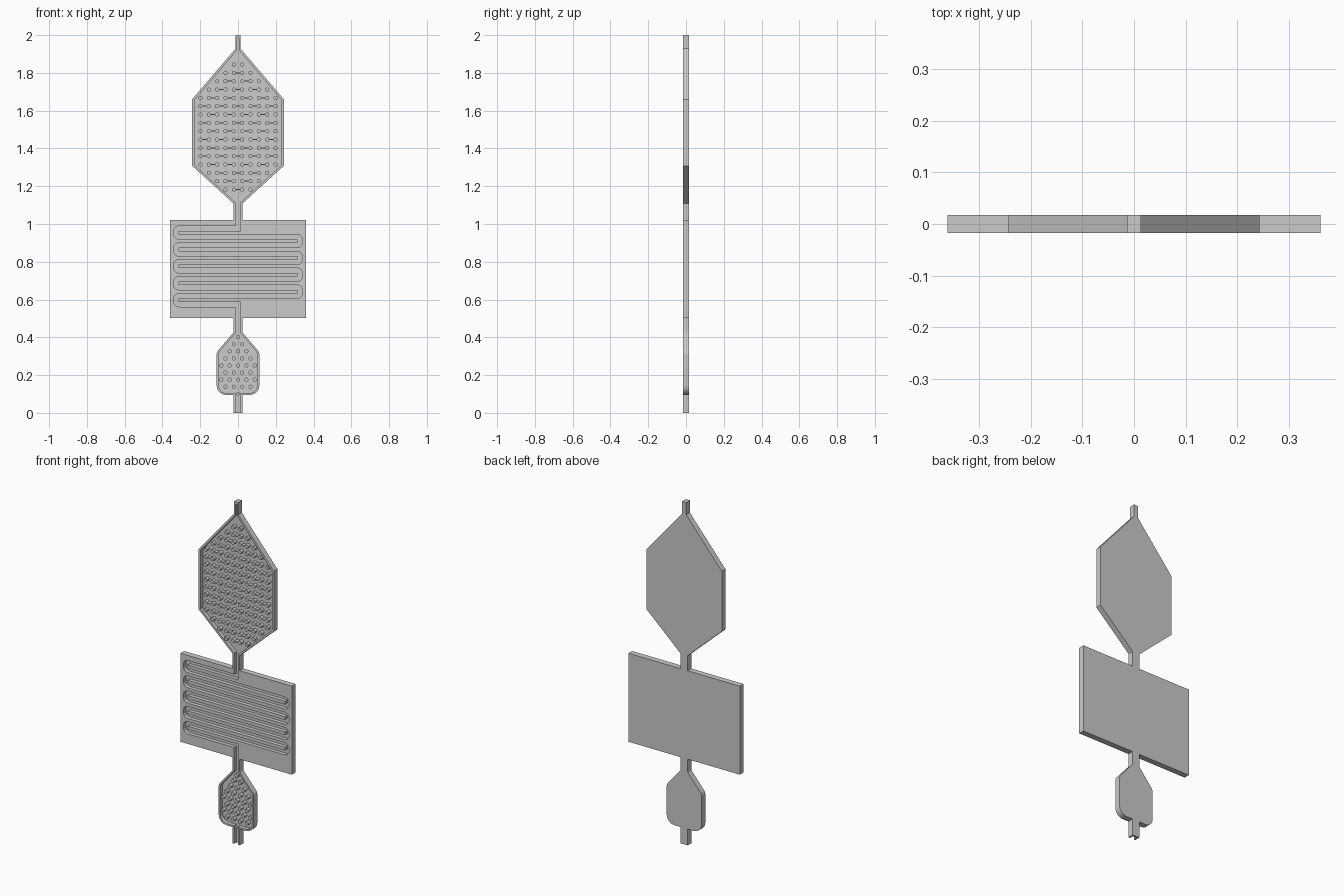
import bpy, bmesh, math
from mathutils import Vector

if "Cube" in bpy.data.objects:
    bpy.data.objects.remove(bpy.data.objects["Cube"])

HALF_T = 0.017          # half plate thickness
FLOOR_Y = 0.005         # depth of the channel floor
CH = 0.0128             # half channel width


def fillet(pts, steps=6):
    """Polyline of (x, z, radius) -> list of Vectors with rounded corners."""
    out = []
    for i, (x, z, r) in enumerate(pts):
        p = Vector((x, z))
        if r == 0 or i in (0, len(pts) - 1):
            out.append(p)
            continue
        u = (Vector(pts[i - 1][:2]) - p).normalized()
        v = (Vector(pts[i + 1][:2]) - p).normalized()
        half = u.angle(v) / 2
        c = p + (u + v).normalized() * (r / math.sin(half))
        t = r / math.tan(half)
        a, b = p + u * t - c, p + v * t - c
        for k in range(steps + 1):
            f = k / steps
            w = math.pi - 2 * half          # swept angle of the arc
            out.append(c + (a * math.sin((1 - f) * w) + b * math.sin(f * w)) / math.sin(w))
    return out


def offset(path, d):
    """Offset an open polyline sideways with mitred corners."""
    out = []
    for i, p in enumerate(path):
        dirs = []
        if i > 0:
            dirs.append((p - path[i - 1]).normalized())
        if i < len(path) - 1:
            dirs.append((path[i + 1] - p).normalized())
        ns = [Vector((-e.y, e.x)) for e in dirs]
        n = sum(ns, Vector((0, 0))).normalized()
        out.append(p + n * (d / n.dot(ns[0])))
    return out


def flip(pts):
    return [Vector((-p.x, p.y)) for p in pts]


def solid(name, loops, half, y):
    """Fill closed loops (inner ones become holes) and extrude along y."""
    cu = bpy.data.curves.new(name, 'CURVE')
    cu.dimensions, cu.fill_mode, cu.extrude = '2D', 'BOTH', half
    for loop in loops:
        sp = cu.splines.new('POLY')
        sp.points.add(len(loop) - 1)
        for q, p in zip(sp.points, loop):
            q.co = (p[0], p[1], 0, 1)
        sp.use_cyclic_u = True
    ob = bpy.data.objects.new(name, cu)
    bpy.context.collection.objects.link(ob)
    bpy.ops.object.select_all(action='DESELECT')
    ob.select_set(True)
    bpy.context.view_layer.objects.active = ob
    bpy.ops.object.convert(target='MESH')
    ob = bpy.context.view_layer.objects.active
    bm = bmesh.new()
    bm.from_mesh(ob.data)
    for v in bm.verts:                      # stand the flat shape upright
        v.co = (v.co.x, y - v.co.z, v.co.y)
    bmesh.ops.remove_doubles(bm, verts=bm.verts, dist=1e-5)
    bmesh.ops.recalc_face_normals(bm, faces=bm.faces)
    bm.to_mesh(ob.data)
    bm.free()
    return ob


# Outer outline, right half from top to bottom
right = fillet([
    (0.0135, 2.0, 0), (0.0135, 1.928, 0), (0.243, 1.66, 0), (0.243, 1.308, 0),
    (0.023, 1.108, 0), (0.023, 1.02, 0), (0.36, 1.02, 0), (0.36, 0.503, 0),
    (0.023, 0.503, 0), (0.023, 0.427, 0.02), (0.113, 0.322, 0.04),
    (0.113, 0.095, 0.05), (0.023, 0.095, 0), (0.023, 0.0, 0)])
body = solid("flow_plate", [right + flip(right)[::-1]], HALF_T, 0)

# Inner outline of the two chambers, right half
upper = fillet([(0.005, 1.985, 0), (0.005, 1.92, 0), (0.231, 1.655, 0),
                (0.231, 1.313, 0), (CH, 1.114, 0)])
lower = fillet([(CH, 0.423, 0.015), (0.103, 0.318, 0.035), (0.103, 0.105, 0.042),
                (CH, 0.105, 0), (CH, -0.02, 0)])

# Winding channel centre line from upper to lower neck
ROWS, Z_TOP, PITCH, END, R = 10, 0.977, 0.0447, 0.328, 0.016
path = [(0, 1.06, 0), (0, Z_TOP, 0)]
for i in range(ROWS):
    z = Z_TOP - i * PITCH
    s = -1 if i % 2 == 0 else 1
    if i > 0:
        path.append((-s * END, z, R))
    if i < ROWS - 1:
        path.append((s * END, z, R))
path += [(0, Z_TOP - (ROWS - 1) * PITCH, 0), (0, 0.46, 0)]
line = fillet(path)
cavity = (upper + offset(line, CH) + lower
          + flip(lower)[::-1] + offset(line, -CH)[::-1] + flip(upper)[::-1])


def circle(x, z, r=0.0108, n=16):
    return [(x + r * math.cos(2 * math.pi * k / n),
             z + r * math.sin(2 * math.pi * k / n)) for k in range(n)]


def dumbbell(x, z, gap=0.0222, r=0.0108, n=14):
    """Two round posts joined by a thin web."""
    a0 = math.radians(162)
    arc = [(gap + r * math.cos(-a0 + 2 * a0 * k / n),
            r * math.sin(-a0 + 2 * a0 * k / n)) for k in range(n + 1)]
    return [(x + p, z + q) for p, q in arc] + [(x - p, z - q) for p, q in arc]


def fits(x, z, prof, m=0.0145):
    """True if a post at x, z keeps clear of the chamber wall."""
    zs = [p.y for p in prof]
    if not min(zs) + 0.003 < z < max(zs) - 0.003:
        return False
    for a, b in zip(prof, prof[1:]):
        d = b - a
        if d.length < 1e-6:
            continue
        w = Vector((abs(x), z)) - a
        t = max(0, min(1, w.dot(d) / d.length_squared))
        if (w - d * t).length < m:
            return False
        if b.y <= z < a.y and abs(x) > a.x + d.x * (z - a.y) / d.y:
            return False
    return True


# Posts in the upper chamber: staggered dumbbells, single posts at the edges
posts = []
for i in range(18):
    z = 1.888 - i * 0.0441
    for j in range(-4, 5):
        x = j * 0.0884 + (0.0442 if i % 2 else 0)
        ends = [e for e in (x - 0.0222, x + 0.0222) if fits(e, z, upper)]
        if len(ends) == 2:
            posts.append(dumbbell(x, z))
        else:
            posts += [circle(e, z) for e in ends]

# Posts in the lower chamber: staggered round pillars
chamber = lower[:-2]
for i in range(9):
    z = 0.101 + i * 0.0375
    for j in range(-3, 4):
        x = j * 0.0442 + (0.0221 if i % 2 else 0)
        if i == 0:
            if j == 0:
                posts.append(circle(x, z, 0.009))
        elif fits(x, z, chamber, 0.0125):
            posts.append(circle(x, z))

# Cut the channels and chambers out of the plate, leaving the posts
cutter = solid("channel_cutter", [cavity] + posts, 0.02, FLOOR_Y - 0.02)
cutter.hide_render = True
mod = body.modifiers.new("channels", 'BOOLEAN')
mod.operation, mod.solver, mod.object = 'DIFFERENCE', 'EXACT', cutter
bpy.ops.object.select_all(action='DESELECT')
body.select_set(True)
bpy.context.view_layer.objects.active = body
bpy.ops.object.modifier_apply(modifier=mod.name)
bpy.data.objects.remove(cutter)
bpy.ops.object.shade_smooth_by_angle(angle=math.radians(30))
